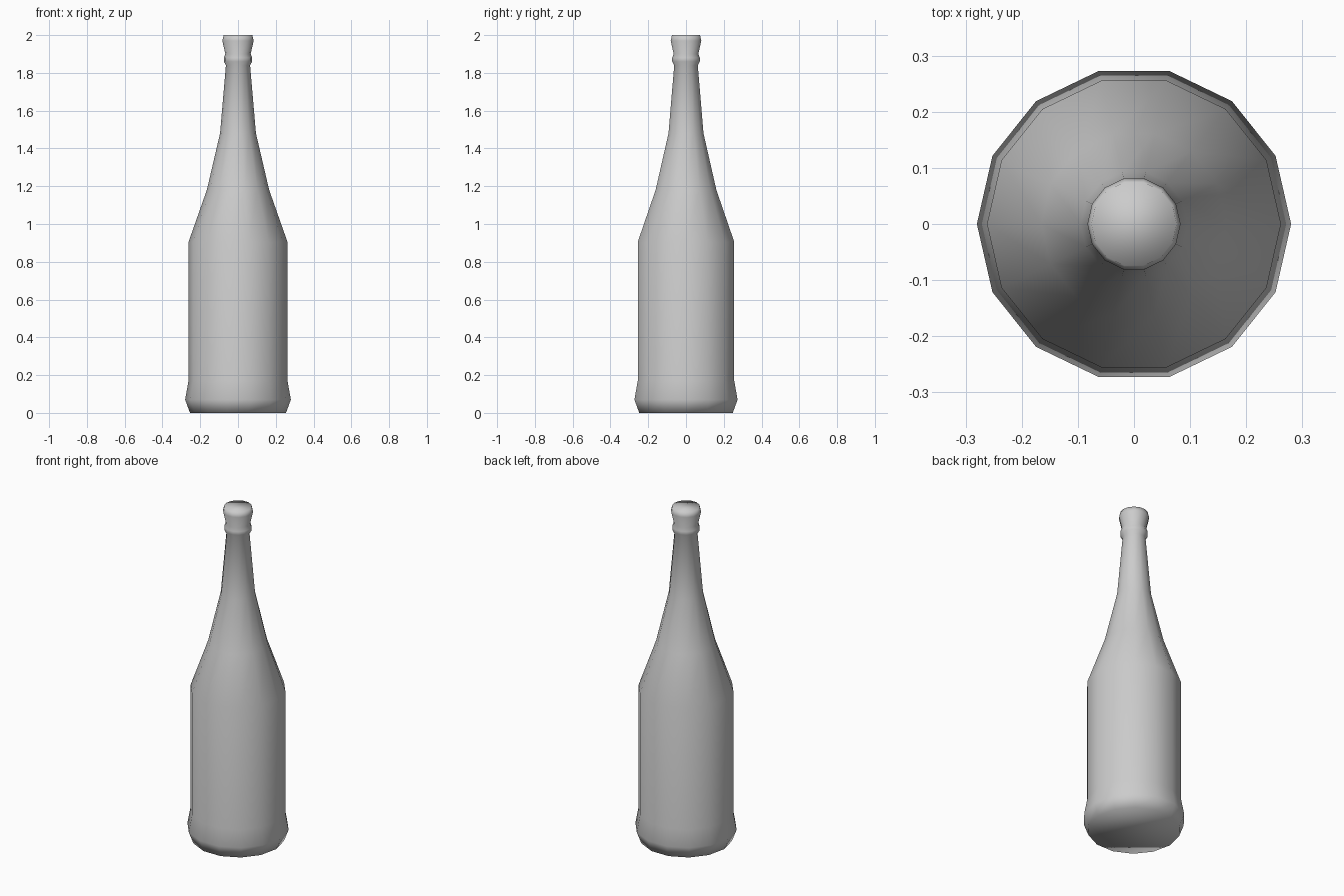
import bpy
import bmesh
from math import cos, sin, tau

SIDES = 14

if "Cube" in bpy.data.objects:
    bpy.data.objects.remove(bpy.data.objects["Cube"], do_unlink=True)


def make_material(name, color):
    mat = bpy.data.materials.new(name)
    mat.use_nodes = True
    mat.diffuse_color = color
    mat.node_tree.nodes["Principled BSDF"].inputs["Base Color"].default_value = color
    return mat


def lathe(name, profile, mat):
    """Closed solid of revolution from (radius, height) pairs, bottom to top."""
    bm = bmesh.new()
    rings = [[bm.verts.new((r * cos(tau * i / SIDES), r * sin(tau * i / SIDES), z))
              for i in range(SIDES)] for r, z in profile]
    for low, high in zip(rings, rings[1:]):
        for i in range(SIDES):
            j = (i + 1) % SIDES
            bm.faces.new((low[i], low[j], high[j], high[i]))
    bm.faces.new(rings[0][::-1])
    bm.faces.new(rings[-1])
    for face in bm.faces:
        face.smooth = True
    mesh = bpy.data.meshes.new(name)
    bm.to_mesh(mesh)
    bm.free()
    mesh.materials.append(mat)
    obj = bpy.data.objects.new(name, mesh)
    bpy.context.collection.objects.link(obj)
    return obj


grey = make_material("plain grey", (0.6, 0.6, 0.6, 1))

# Flared foot, straight body, tapering shoulder, neck ring and lip
lathe("bottle", [
    (0.254, 0.0), (0.28, 0.07), (0.262, 0.17),
    (0.262, 0.905), (0.165, 1.18), (0.095, 1.48),
    (0.064, 1.84), (0.075, 1.86), (0.075, 1.88), (0.067, 1.9),
    (0.083, 1.97), (0.076, 2.0),
], grey)
